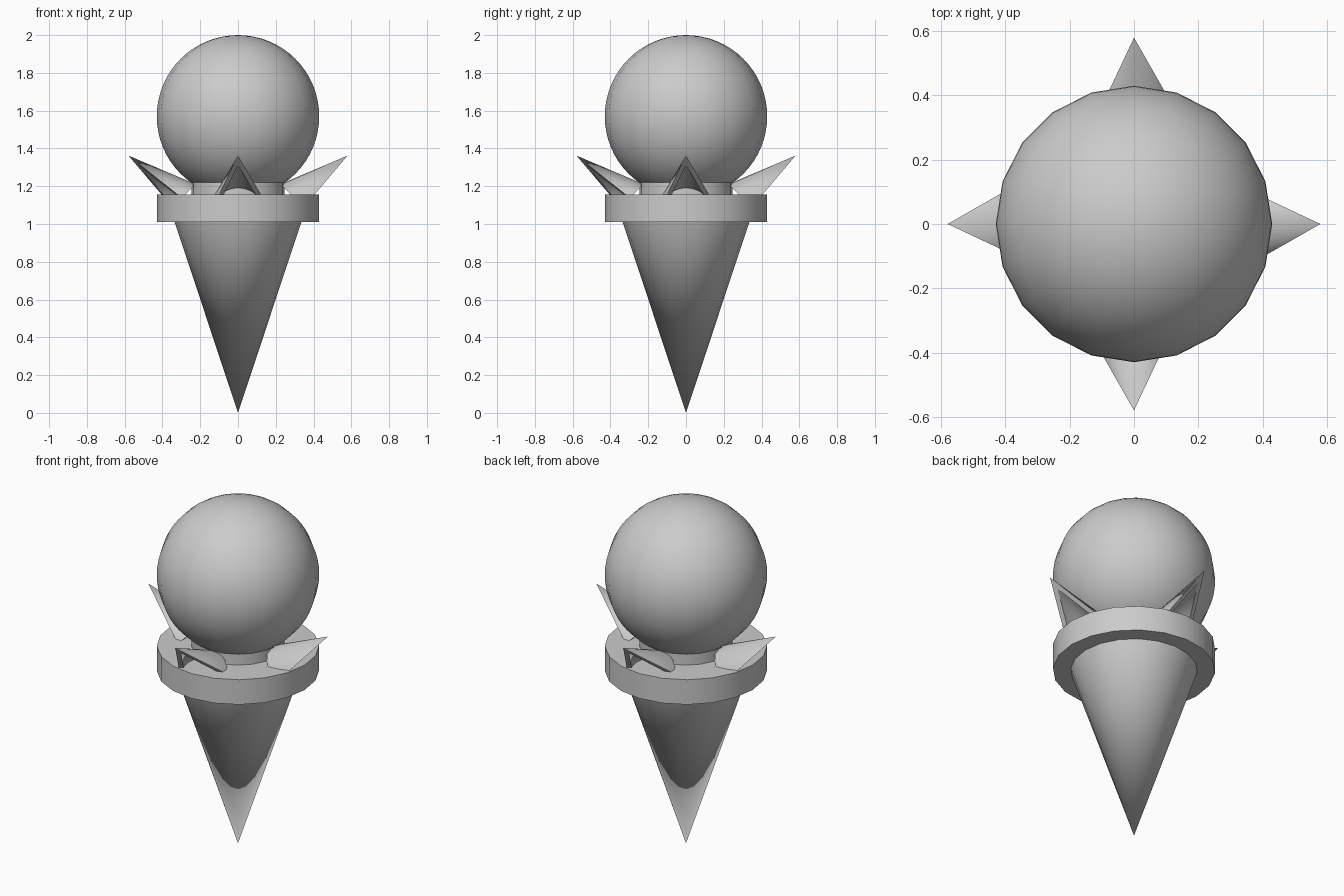
import bpy, bmesh
from math import sin, cos, tan, radians, pi
from mathutils import Vector, Matrix

if "Cube" in bpy.data.objects:
    bpy.data.objects.remove(bpy.data.objects["Cube"])

SIDES = 20


def smooth(ob):
    bpy.context.view_layer.objects.active = ob
    ob.select_set(True)
    bpy.ops.object.shade_smooth_by_angle(angle=radians(35))
    ob.select_set(False)


def make(name, bm):
    bmesh.ops.recalc_face_normals(bm, faces=bm.faces)
    me = bpy.data.meshes.new(name)
    bm.to_mesh(me)
    bm.free()
    ob = bpy.data.objects.new(name, me)
    bpy.context.collection.objects.link(ob)
    smooth(ob)
    return ob


def frustum(name, r_bottom, r_top, z0, z1):
    bm = bmesh.new()
    bmesh.ops.create_cone(bm, cap_ends=True, segments=SIDES, radius1=r_bottom,
                          radius2=r_top, depth=z1 - z0,
                          matrix=Matrix.Translation((0, 0, (z0 + z1) / 2)))
    bmesh.ops.remove_doubles(bm, verts=bm.verts, dist=1e-5)
    return make(name, bm)


# Tapering body, collar and neck
frustum("body", 0.0, 0.337, 0.0, 1.015)
frustum("collar", 0.43, 0.43, 1.01, 1.155)
frustum("neck", 0.247, 0.247, 1.15, 1.22)

# Ball on top
bm = bmesh.new()
bmesh.ops.create_uvsphere(bm, u_segments=SIDES, v_segments=32, radius=0.43,
                          matrix=Matrix.Translation((0, 0, 1.57)))
make("ball", bm)


# Pointed prong: half of a thick-walled cone, open towards the outside
def prong(name, turn):
    tilt, half, length, wall = radians(44), radians(21), 0.36, 0.028
    tip = Vector((0, -0.58, 1.362))
    axis = Vector((0, cos(tilt), -sin(tilt)))
    up = Vector((0, sin(tilt), cos(tilt)))
    side = Vector((1, 0, 0))
    radius = length * tan(half)
    bm = bmesh.new()

    def arc(r):
        pts = []
        for i in range(11):
            a = radians(-105 + 18 * i)
            pts.append(bm.verts.new(tip + axis * length + (up * cos(a) + side * sin(a)) * r))
        return pts

    outer, inner = arc(radius), arc(radius - wall)
    t_out = bm.verts.new(tip)
    t_in = bm.verts.new(tip + axis * (length * wall / radius))
    for i in range(10):
        bm.faces.new((t_out, outer[i], outer[i + 1]))
        bm.faces.new((t_in, inner[i + 1], inner[i]))
        bm.faces.new((outer[i], inner[i], inner[i + 1], outer[i + 1]))
    for k in (0, -1):
        bm.faces.new((t_out, t_in, inner[k], outer[k]))
    bm.transform(Matrix.Rotation(turn, 4, 'Z'))
    make(name, bm)


for i, where in enumerate(("front", "right", "back", "left")):
    prong("prong_" + where, i * pi / 2)
